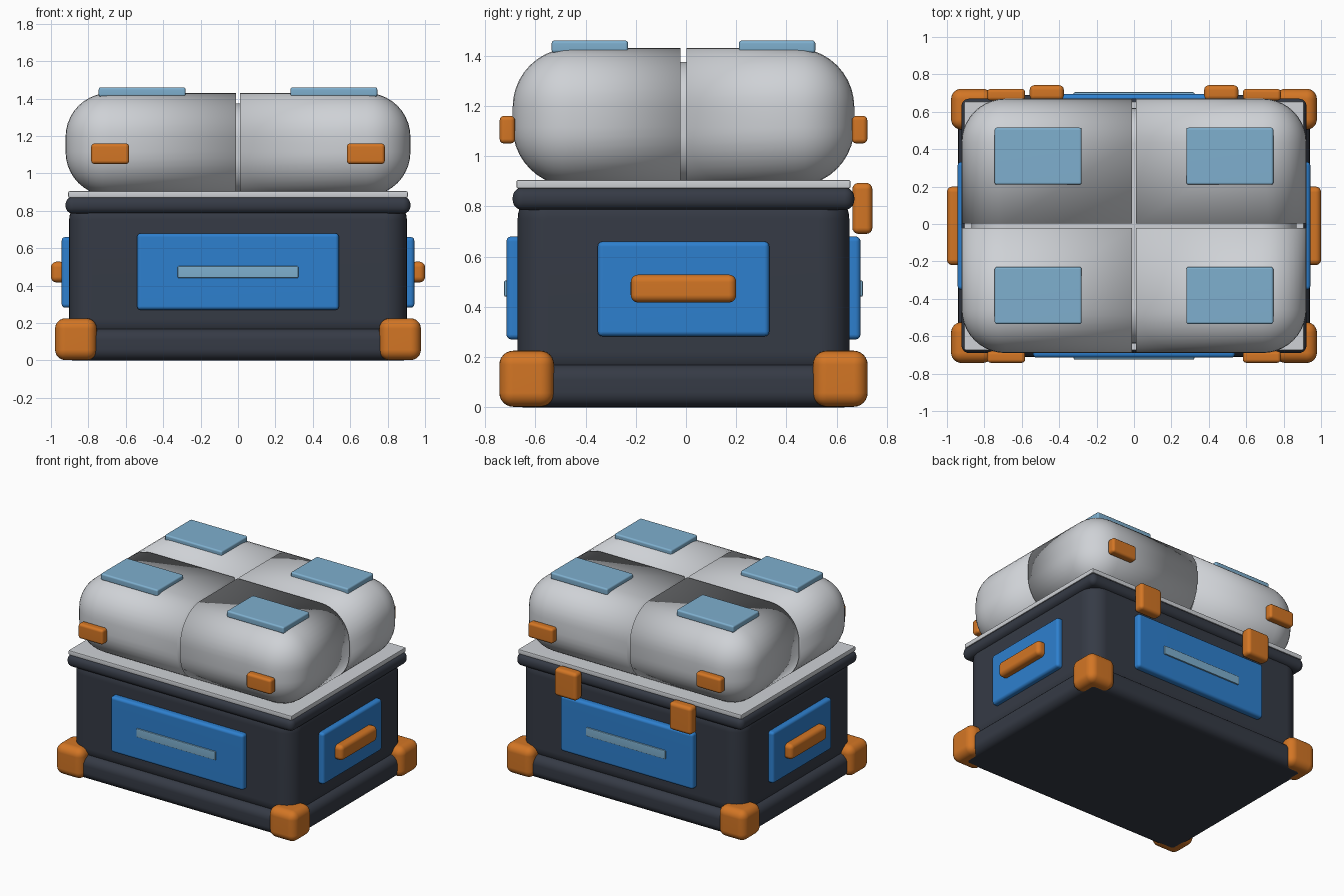
import bpy, bmesh, math
from mathutils import Vector

if "Cube" in bpy.data.objects:
    bpy.data.objects.remove(bpy.data.objects["Cube"])

CY = -0.01  # centre line of the case in y


def material(name, rgb):
    m = bpy.data.materials.new(name)
    m.diffuse_color = (*rgb, 1.0)
    m.use_nodes = True
    m.node_tree.nodes["Principled BSDF"].inputs["Base Color"].default_value = m.diffuse_color
    return m


DARK = material("dark slate", (0.036, 0.043, 0.060))
BLUE = material("blue", (0.027, 0.215, 0.62))
ORANGE = material("orange", (0.65, 0.18, 0.018))
PALE = material("pale blue", (0.21, 0.43, 0.62))
GREY = material("light grey", (0.62, 0.64, 0.67))


def box(name, xs, ys, zs, mat, bevel=0.0, seg=4, cuts=(), soft=False):
    """Rounded box between limits; cuts are (point, normal) planes whose positive side is removed."""
    bm = bmesh.new()
    bmesh.ops.create_cube(bm, size=1)
    lim = (sorted(xs), sorted(ys), sorted(zs))
    for v in bm.verts:
        v.co = Vector([lim[i][0] if v.co[i] < 0 else lim[i][1] for i in range(3)])
    if bevel:
        bmesh.ops.bevel(bm, geom=bm.edges[:], offset=bevel, segments=seg,
                        profile=0.5, affect='EDGES', clamp_overlap=True)
    for point, normal in cuts:
        res = bmesh.ops.bisect_plane(bm, geom=bm.verts[:] + bm.edges[:] + bm.faces[:],
                                     plane_co=point, plane_no=normal, clear_outer=True)
        edges = [e for e in res["geom_cut"] if isinstance(e, bmesh.types.BMEdge)]
        bmesh.ops.holes_fill(bm, edges=edges, sides=0)
    bmesh.ops.recalc_face_normals(bm, faces=bm.faces[:])
    me = bpy.data.meshes.new(name)
    bm.to_mesh(me)
    bm.free()
    me.materials.append(mat)
    me.shade_smooth()
    ob = bpy.data.objects.new(name, me)
    bpy.context.collection.objects.link(ob)
    if not soft:
        me.set_sharp_from_angle(angle=math.radians(40))
        ob.modifiers.new("even shading", 'WEIGHTED_NORMAL').keep_sharp = True
    return ob


def ymir(a, b, s):
    """Mirror a y range, given as distances from the centre line."""
    return (CY + s * a, CY + s * b)


# lower case: skirt, body, rim and lid plate
box("base_skirt", (-0.94, 0.94), ymir(-0.70, 0.70, 1), (0, 0.17), DARK, 0.06, 6)
box("case_body", (-0.903, 0.903), ymir(-0.66, 0.66, 1), (0.10, 0.87), DARK, 0.12, 8)
box("case_rim", (-0.922, 0.922), ymir(-0.68, 0.68, 1), (0.785, 0.875), DARK, 0.04, 6)
box("lid_plate", (-0.908, 0.908), ymir(-0.665, 0.665, 1), (0.87, 0.905), GREY, 0.008, 2)

# core seen in the gaps between the four lid shells
box("lid_core", (-0.87, 0.87), ymir(-0.63, 0.63, 1), (0.89, 1.375), GREY, 0.19, 8)

for sy, depth in ((-1, "front"), (1, "back")):
    # long panels with a slat
    box(depth + "_panel", (-0.54, 0.54), ymir(0.64, 0.705, sy), (0.27, 0.68), BLUE, 0.02, 3)
    box(depth + "_slat", (-0.323, 0.323), ymir(0.69, 0.715, sy), (0.44, 0.505), PALE, 0.008, 2)
    for sx, side in ((-1, "left"), (1, "right")):
        tag = f"{depth}_{side}"
        # corner bumpers
        box(tag + "_bumper", (sx * 0.755, sx * 0.978), ymir(0.515, 0.733, sy),
            (0.002, 0.225), ORANGE, 0.055, 6)
        # quarter of the pillowy lid
        box(tag + "_shell", (-0.922, 0.922), ymir(-0.68, 0.68, 1), (0.88, 1.43), GREY, 0.235, 10,
            cuts=[((sx * 0.012, 0, 0), (-sx, 0, 0)),
                  ((0, CY + sy * 0.012, 0), (0, -sy, 0))], soft=True)
        # top pad and shell tab
        box(tag + "_top_pad", (sx * 0.28, sx * 0.745), ymir(0.22, 0.525, sy),
            (1.41, 1.46), PALE, 0.012, 3)
        box(tag + "_tab", (sx * 0.582, sx * 0.785), ymir(0.67, 0.732, sy),
            (1.05, 1.16), ORANGE, 0.018, 3)

for sx, side in ((-1, "left"), (1, "right")):
    # end panels with carry handles, and the hinges at the back
    box(side + "_panel", (sx * 0.88, sx * 0.943), ymir(-0.342, 0.342, 1), (0.282, 0.66), BLUE, 0.02, 3)
    box(side + "_handle", (sx * 0.92, sx * 1.0), ymir(-0.21, 0.21, 1), (0.417, 0.528), ORANGE, 0.03, 5)
    box(side + "_hinge", (sx * 0.375, sx * 0.558), (0.662, 0.742), (0.69, 0.893), ORANGE, 0.025, 4)
